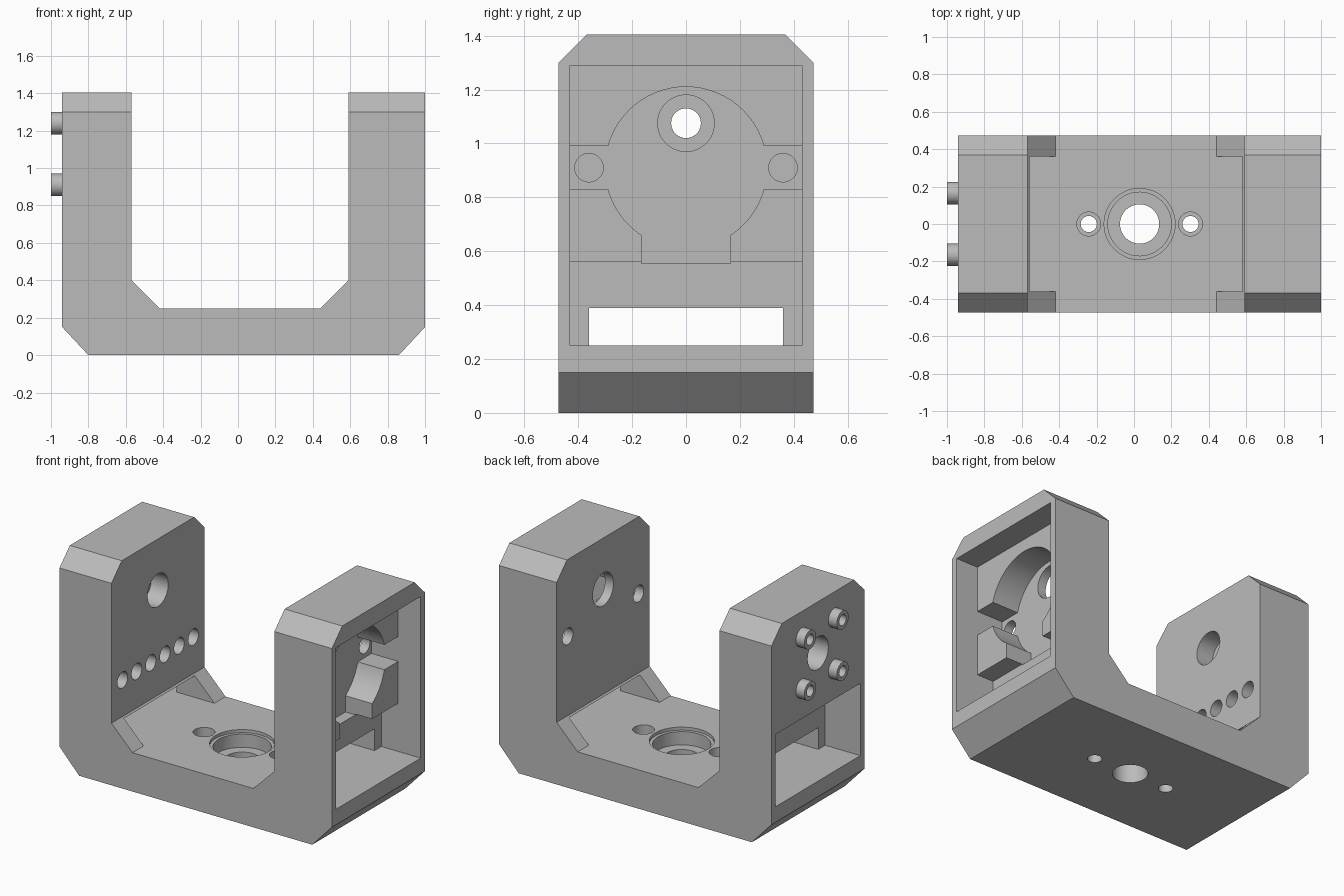
import bpy, bmesh, math
from mathutils import Matrix, Vector

if "Cube" in bpy.data.objects:
    bpy.data.objects.remove(bpy.data.objects["Cube"], do_unlink=True)

grey = bpy.data.materials.new("plain grey")
grey.use_nodes = True
grey.diffuse_color = (0.5, 0.5, 0.5, 1)
grey.node_tree.nodes["Principled BSDF"].inputs["Base Color"].default_value = (0.5, 0.5, 0.5, 1)


def make_object(name, bm):
    bmesh.ops.recalc_face_normals(bm, faces=bm.faces)
    mesh = bpy.data.meshes.new(name)
    bm.to_mesh(mesh)
    bm.free()
    mesh.materials.append(grey)
    obj = bpy.data.objects.new(name, mesh)
    bpy.context.collection.objects.link(obj)
    return obj


def prism(name, points, direction):
    """Extrude a closed 3D outline along a direction."""
    bm = bmesh.new()
    face = bm.faces.new([bm.verts.new(p) for p in points])
    ext = bmesh.ops.extrude_face_region(bm, geom=[face])
    moved = [v for v in ext["geom"] if isinstance(v, bmesh.types.BMVert)]
    bmesh.ops.translate(bm, verts=moved, vec=Vector(direction))
    return make_object(name, bm)


def box(name, x0, x1, y0, y1, z0, z1):
    return prism(name, [(x0, y0, z0), (x1, y0, z0), (x1, y1, z0), (x0, y1, z0)],
                 (0, 0, z1 - z0))


def cyl_x(name, x0, x1, y, z, r, n=48):
    ring = [2 * math.pi * i / n for i in range(n)]
    return prism(name, [(x0, y + r * math.cos(a), z + r * math.sin(a)) for a in ring],
                 (x1 - x0, 0, 0))


def cyl_z(name, x, y, z0, z1, r, n=48):
    ring = [2 * math.pi * i / n for i in range(n)]
    return prism(name, [(x + r * math.cos(a), y + r * math.sin(a), z0) for a in ring],
                 (0, 0, z1 - z0))


def cut(target, cutter):
    cutter.hide_render = True
    mod = target.modifiers.new("cut", "BOOLEAN")
    mod.operation = "DIFFERENCE"
    mod.solver = "EXACT"
    mod.object = cutter
    bpy.context.view_layer.objects.active = target
    bpy.ops.object.modifier_apply(modifier=mod.name)
    bpy.data.objects.remove(cutter, do_unlink=True)


def smooth(obj):
    bpy.ops.object.select_all(action="DESELECT")
    obj.select_set(True)
    bpy.context.view_layer.objects.active = obj
    bpy.ops.object.shade_smooth_by_angle(angle=math.radians(25))


W, TOP, FLOOR = 0.473, 1.405, 0.25
HOLE_Z = 1.075

# U-shaped bracket body
profile = [(-0.8, 0), (0.86, 0), (1, 0.15), (1, TOP), (0.59, TOP), (0.59, 0.4),
           (0.44, FLOOR), (-0.42, FLOOR), (-0.57, 0.4), (-0.57, TOP), (-0.94, TOP), (-0.94, 0.15)]
bracket = prism("bracket_body", [(x, -W, z) for x, z in profile], (0, 2 * W, 0))

# Chamfered arm tops
for s in (-1, 1):
    cut(bracket, prism("chamfer", [(-2, s * 0.353, 1.42), (-2, s * 0.6, 1.42),
                                   (-2, s * 0.6, 1.173)], (4, 0, 0)))

# Low window through both arms, leaving corner gussets at front and back
cut(bracket, box("window", -1.2, 1.2, -0.36, 0.36, FLOOR, 0.39))

# Stepped pocket in the left arm
cut(bracket, box("pocket", 0.84, 1.2, -0.43, 0.43, FLOOR, 1.29))
cut(bracket, box("pocket_low", 0.72, 1.2, -0.43, 0.43, FLOOR, 0.56))
cut(bracket, cyl_x("round_seat", 0.65, 1.2, 0, 0.91, 0.30, 64))
cut(bracket, box("ear_slot", 0.65, 1.2, -0.43, 0.43, 0.83, 0.99))
cut(bracket, box("tail_slot", 0.65, 1.2, -0.165, 0.165, 0.555, 0.91))
cut(bracket, cyl_x("shaft_hole", 0.5, 0.75, 0, HOLE_Z, 0.105))
for s in (-1, 1):
    cut(bracket, cyl_x("ear_hole", 0.5, 0.75, s * 0.36, 0.91, 0.053, 32))

# Right arm: outer recess, row of cable holes, counterbored shaft hole
cut(bracket, box("recess", -1.2, -0.69, -0.43, 0.43, FLOOR, 0.715))
for i in range(6):
    cut(bracket, cyl_x("row_hole", -0.8, -0.5, -0.36 + 0.144 * i, 0.635, 0.052, 32))
for x0, x1, r in ((-1.2, -0.4, 0.055), (-0.69, -0.4, 0.105), (-1.2, -0.79, 0.105)):
    cut(bracket, cyl_x("bore", x0, x1, 0, HOLE_Z, r))

# Base: stepped centre bore and two counterbored screw holes
for r, z in ((0.19, 0.23), (0.17, 0.145), (0.105, -0.1)):
    cut(bracket, cyl_z("base_bore", 0.03, 0, z, 0.4, r))
for s in (-1, 1):
    for r, z in ((0.064, 0.13), (0.043, -0.1)):
        cut(bracket, cyl_z("base_screw_hole", 0.03 + s * 0.272, 0, z, 0.4, r, 32))
smooth(bracket)

# Four socket screws around the right shaft hole
for sy, label_y in ((-1, "front"), (1, "back")):
    for sz, label_z in ((-1, "lower"), (1, "upper")):
        y, z = sy * 0.165, HOLE_Z + sz * 0.165
        screw = cyl_x(f"screw_{label_y}_{label_z}", -1, -0.93, y, z, 0.06, 32)
        cut(screw, cyl_x("socket", -1.1, -0.95, y, z, 0.035, 24))
        smooth(screw)
